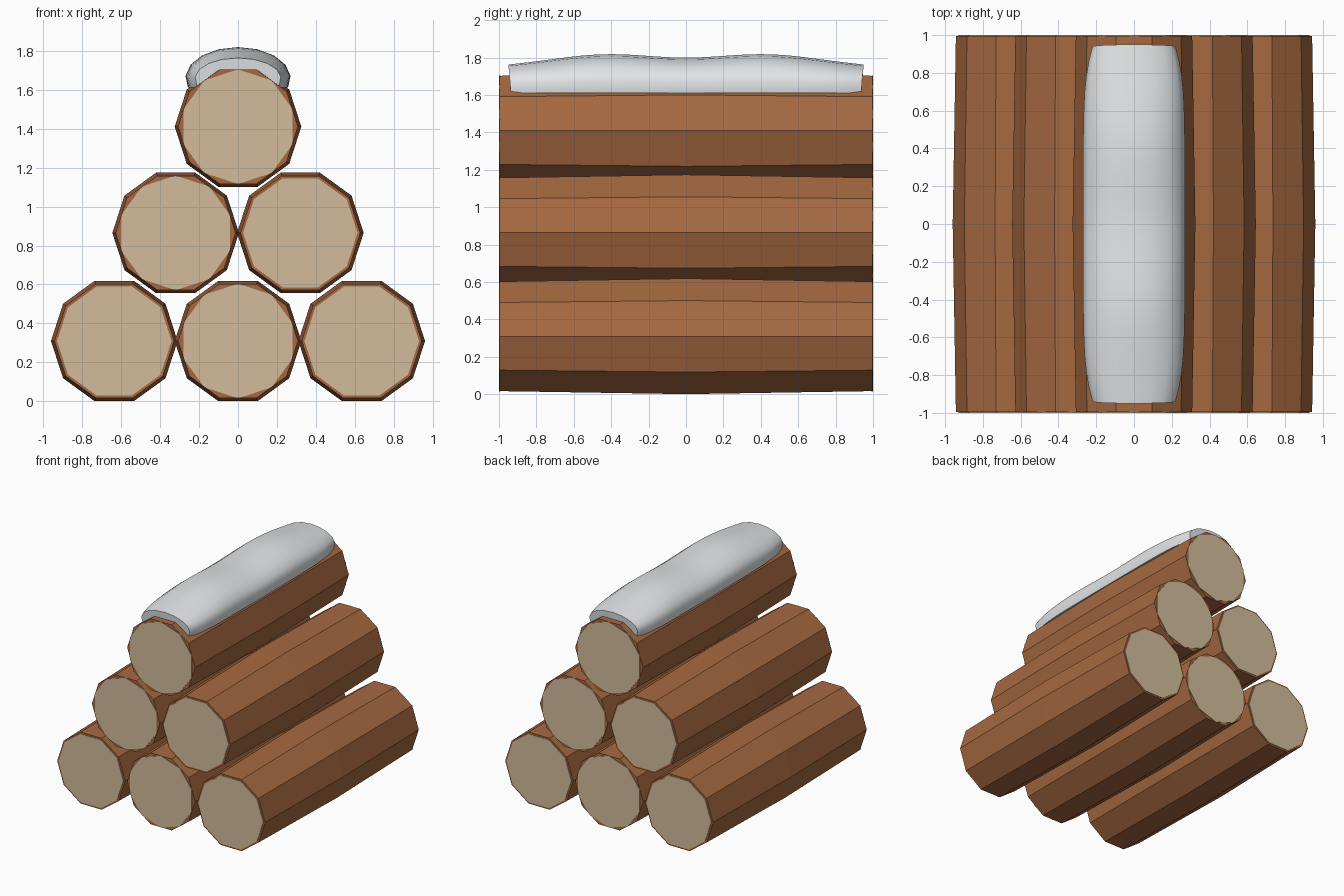
import bpy
import bmesh
from math import sin, cos, pi, radians

cube = bpy.data.objects.get("Cube")
if cube:
    bpy.data.objects.remove(cube, do_unlink=True)


def material(name, rgb):
    mat = bpy.data.materials.new(name)
    mat.use_nodes = True
    mat.diffuse_color = (*rgb, 1)
    mat.node_tree.nodes["Principled BSDF"].inputs["Base Color"].default_value = (*rgb, 1)
    return mat


bark = material("bark brown", (0.38, 0.14, 0.052))
wood = material("cut wood tan", (0.65, 0.50, 0.33))
white = material("snow white", (0.78, 0.80, 0.82))


def loft(name, rings, mat):
    """Skin a row of closed rings and cap both ends."""
    bm = bmesh.new()
    loops = [[bm.verts.new(p) for p in ring] for ring in rings]
    n = len(loops[0])
    for a, b in zip(loops, loops[1:]):
        for i in range(n):
            j = (i + 1) % n
            bm.faces.new((a[i], a[j], b[j], b[i]))
    bm.faces.new(loops[0])
    bm.faces.new(loops[-1])
    bmesh.ops.recalc_face_normals(bm, faces=bm.faces)
    mesh = bpy.data.meshes.new(name)
    bm.to_mesh(mesh)
    bm.free()
    mesh.materials.append(mat)
    obj = bpy.data.objects.new(name, mesh)
    bpy.context.collection.objects.link(obj)
    return obj


def decagon(x, y, z, r, turn=0):
    angles = [2 * pi * i / 10 + turn for i in range(10)]
    return [(x + r * cos(a), y, z + r * sin(a)) for a in angles]


def log(name, x, z, turned_ends):
    # Bark swells slightly at the middle
    loft(name, [decagon(x, y, z, r) for y, r in
                ((-0.996, 0.308), (0, 0.325), (0.996, 0.308))], bark)
    # Thin cut faces on both ends, some turned by half a side
    for side, end in ((-1, "front"), (1, "back")):
        turn = pi / 10 if end in turned_ends else 0
        loft(f"{name}_{end}_cut",
             [decagon(x, side * y, z, 0.294, turn) for y in (0.993, 1.0)], wood)


# Pyramid of six logs
log("bottom_right_log", -0.635, 0.31, ())
log("bottom_middle_log", 0, 0.31, ("front", "back"))
log("bottom_left_log", 0.635, 0.31, ())
log("middle_right_log", -0.32, 0.865, ("front",))
log("middle_left_log", 0.32, 0.865, ("back",))
log("top_log", 0, 1.41, ("front", "back"))


# Snow blanket: two soft mounds, narrowing and dropping at the ends
def snow_ring(u):
    width = 0.27 - 0.05 * abs(u) ** 6
    top = 1.80 + 0.02 * sin(pi * u * 1.12) ** 2 - 0.04 * u ** 4
    ring = []
    for i in range(11):
        t = radians(-18 + 21.6 * i)
        height = (top - 1.66) if sin(t) > 0 else 0.16
        ring.append((width * cos(t), u * (0.94 + 0.01 * sin(t)), 1.66 + height * sin(t)))
    return ring


snow = loft("snow_cover", [snow_ring(i / 12) for i in range(-12, 13)], white)
bpy.ops.object.select_all(action="DESELECT")
snow.select_set(True)
bpy.context.view_layer.objects.active = snow
bpy.ops.object.shade_smooth_by_angle(angle=radians(40))
